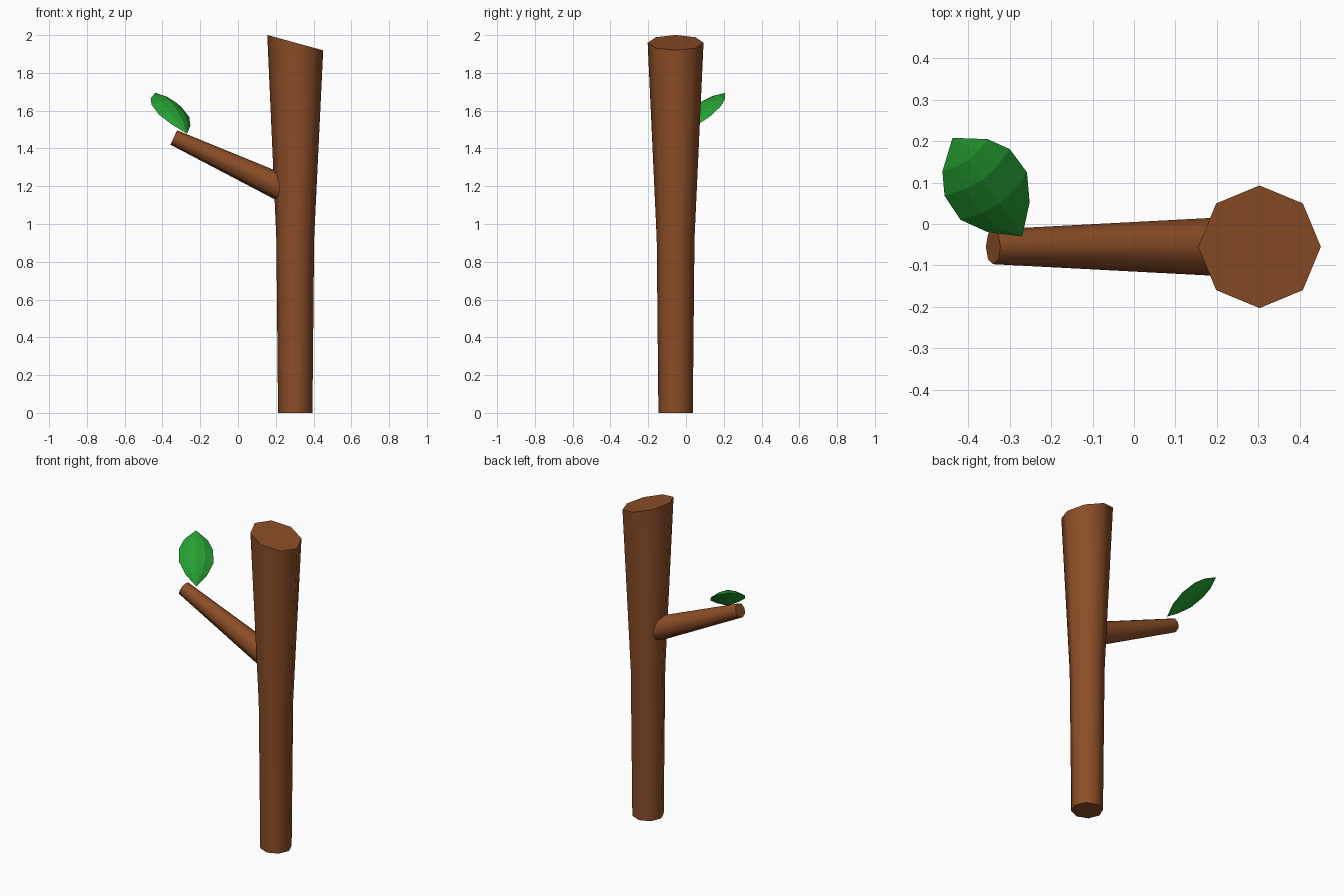
import bpy, bmesh
from math import cos, sin, pi, radians
from mathutils import Vector

if "Cube" in bpy.data.objects:
    bpy.data.objects.remove(bpy.data.objects["Cube"])


def material(name, rgb):
    m = bpy.data.materials.new(name)
    m.use_nodes = True
    color = (*rgb, 1)
    m.diffuse_color = color
    m.node_tree.nodes["Principled BSDF"].inputs["Base Color"].default_value = color
    return m


def loft(name, rings, mat, smooth):
    """Skin closed rings; one-point rings become tips, other ends are capped."""
    bm = bmesh.new()
    rows = [[bm.verts.new(p) for p in ring] for ring in rings]
    for a, b in zip(rows, rows[1:]):
        n = max(len(a), len(b))
        for i in range(n):
            j = (i + 1) % n
            corners = [a[i % len(a)], a[j % len(a)], b[j % len(b)], b[i % len(b)]]
            bm.faces.new(list(dict.fromkeys(corners)))
    for end in (rows[0], rows[-1]):
        if len(end) > 2:
            bm.faces.new(end)
    bmesh.ops.recalc_face_normals(bm, faces=bm.faces)
    mesh = bpy.data.meshes.new(name)
    bm.to_mesh(mesh)
    bm.free()
    mesh.materials.append(mat)
    obj = bpy.data.objects.new(name, mesh)
    bpy.context.collection.objects.link(obj)
    if smooth:
        bpy.ops.object.select_all(action='DESELECT')
        obj.select_set(True)
        bpy.context.view_layer.objects.active = obj
        bpy.ops.object.shade_smooth_by_angle(angle=radians(60))
    return obj


def octagon(center, u, v, r):
    return [center + r * (cos(i * pi / 4) * u + sin(i * pi / 4) * v) for i in range(8)]


bark = material("bark_brown", (0.26, 0.075, 0.02))
green = material("leaf_green", (0.019, 0.35, 0.032))
X, Y = Vector((1, 0, 0)), Vector((0, 1, 0))

# Trunk: flares upward, with a slanted cut at the top
slant = Vector((1, 0, -0.275))
trunk_rings = [octagon(Vector((0.303, -0.055, z)), u, Y, r)
               for z, r, u in ((0, 0.091, X), (0.92, 0.1, X), (1.96, 0.148, slant))]
loft("trunk", trunk_rings, bark, True)

# Side branch: tapers from inside the trunk to a square-cut end
start, end = Vector((0.29, -0.055, 1.165)), Vector((-0.34, -0.055, 1.458))
up = (end - start).normalized().cross(Y).normalized()
loft("side_branch", [octagon(start, up, Y, 0.075), octagon(end, up, Y, 0.042)], bark, True)

# Leaf: pointed, domed above and shallow below
base, tip = Vector((-0.27, -0.03, 1.478)), Vector((-0.438, 0.208, 1.695))
across = Vector((0.81, 0.58, -0.06))
normal = across.cross(tip - base).normalized()
section = ((-1, 0.12), (-0.5, 0.75), (0, 1), (0.5, 0.75), (1, 0.12), (0.5, -0.2), (0, -0.35), (-0.5, -0.2))
leaf_rings = [[base]]
for t, width, bulge in ((0.2, 0.062, 0.03), (0.42, 0.099, 0.043), (0.66, 0.097, 0.043), (0.83, 0.067, 0.028)):
    mid = base.lerp(tip, t)
    leaf_rings.append([mid + across * width * s + normal * bulge * h for s, h in section])
leaf_rings.append([tip])
loft("leaf", leaf_rings, green, False)
